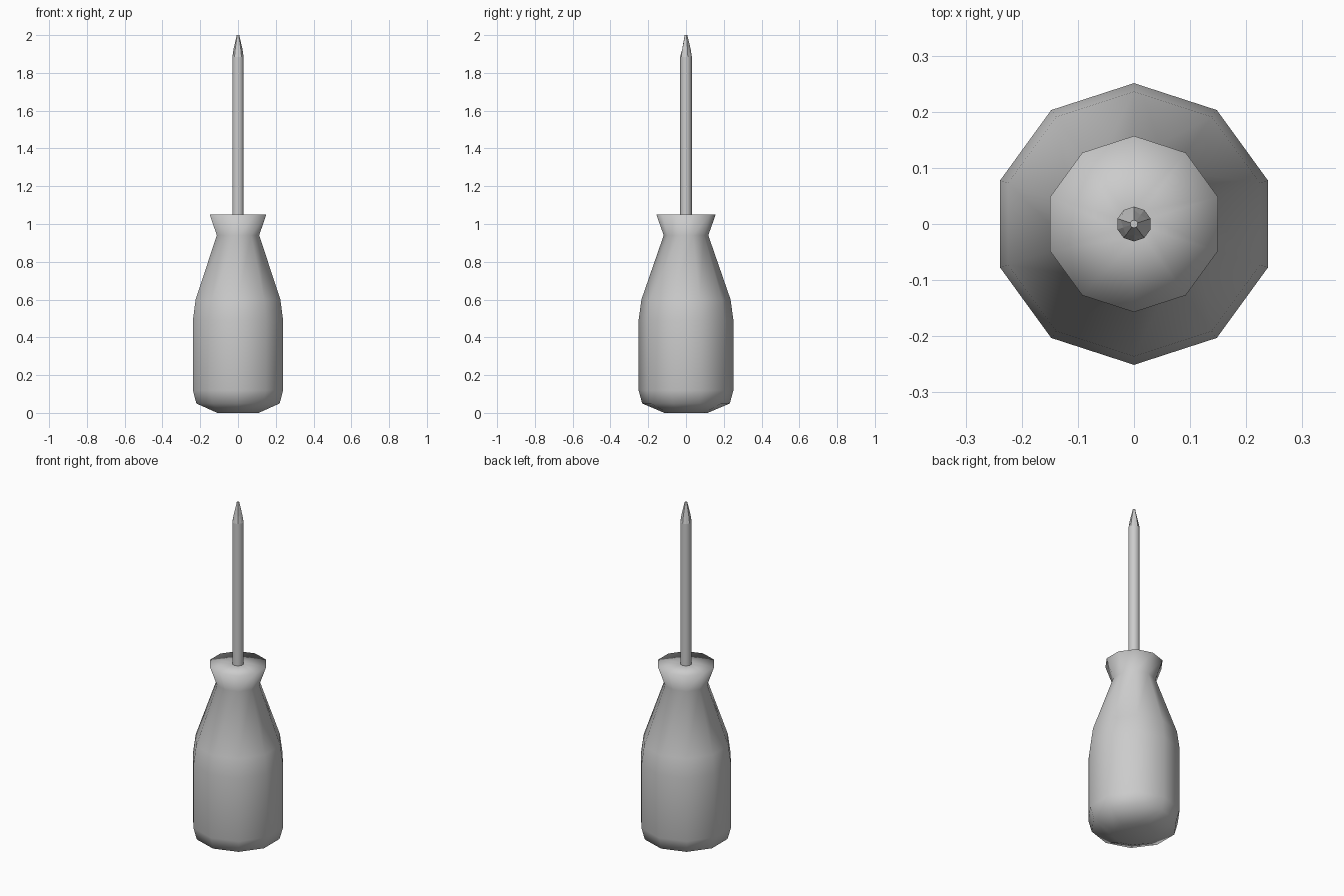
import bpy, math

if "Cube" in bpy.data.objects:
    bpy.data.objects.remove(bpy.data.objects["Cube"])

SIDES = 10


def lathe(name, profile, cap_bottom=False, cap_top=False, flat_above=None):
    """Ten-sided turned part; each ring is (z, radius, radius of odd corners)."""
    verts, faces = [], []
    for z, r, r_odd in profile:
        for i in range(SIDES):
            a = math.pi / 2 + math.tau * i / SIDES
            rad = r_odd if i % 2 else r
            verts.append((rad * math.cos(a), rad * math.sin(a), z))
    for k in range(len(profile) - 1):
        for i in range(SIDES):
            j = (i + 1) % SIDES
            faces.append((k * SIDES + i, k * SIDES + j,
                          (k + 1) * SIDES + j, (k + 1) * SIDES + i))
    if cap_bottom:
        faces.append(tuple(reversed(range(SIDES))))
    if cap_top:
        n = len(verts)
        faces.append(tuple(range(n - SIDES, n)))
    mesh = bpy.data.meshes.new(name)
    mesh.from_pydata(verts, [], faces)
    mesh.update()
    for p in mesh.polygons:
        p.use_smooth = flat_above is None or p.center.z < flat_above
    obj = bpy.data.objects.new(name, mesh)
    bpy.context.collection.objects.link(obj)
    return obj


# Bulbous handle with a narrow neck and flared collar
handle = [(0, 0.115), (0.05, 0.232), (0.12, 0.251), (0.49, 0.251),
          (0.6, 0.236), (0.94, 0.118), (1.05, 0.157), (1.05, 0.03)]
lathe("handle", [(z, r, r) for z, r in handle], cap_bottom=True)

# Steel shaft with a fluted, tapering tip
shaft = [(1.05, 0.031, 0.031), (1.885, 0.031, 0.031),
         (1.925, 0.025, 0.020), (2.0, 0.007, 0.007)]
lathe("shaft", shaft, cap_top=True, flat_above=1.89)
